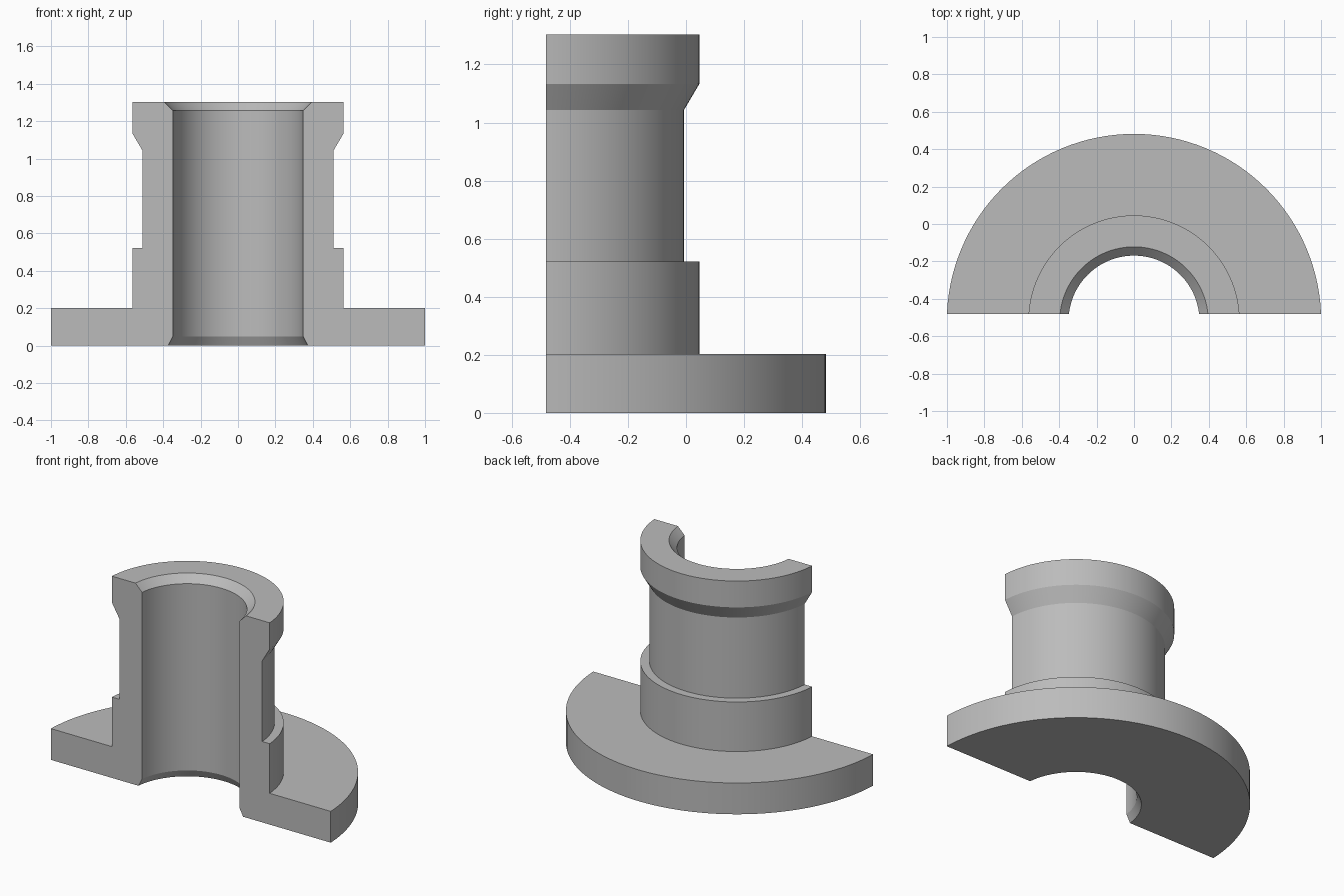
import bpy, bmesh, math
from mathutils import Vector

default = bpy.data.objects.get("Cube")
if default:
    bpy.data.objects.remove(default, do_unlink=True)

AXIS_Y = -0.519   # axis of revolution
CUT_Y = -0.482    # plane of the section face
SEGMENTS = 128

# Closed wall profile as (radius, height)
PROFILE = [
    (0.376, 0), (1.0007, 0), (1.0007, 0.202),                  # flange
    (0.565, 0.202), (0.565, 0.522), (0.512, 0.522),            # lower collar
    (0.512, 1.043), (0.565, 1.133), (0.565, 1.303),            # neck, flared rim
    (0.397, 1.303), (0.35, 1.256), (0.35, 0.05),               # chamfered bore
]

steel = bpy.data.materials.new("steel_grey")
steel.use_nodes = True
colour = (0.5, 0.5, 0.5, 1)
steel.diffuse_color = colour
steel.node_tree.nodes["Principled BSDF"].inputs["Base Color"].default_value = colour

# Revolve the profile
bm = bmesh.new()
axis = Vector((0, AXIS_Y, 0))
verts = [bm.verts.new((r, AXIS_Y, z)) for r, z in PROFILE]
edges = [bm.edges.new((v, verts[(i + 1) % len(verts)])) for i, v in enumerate(verts)]
bmesh.ops.spin(bm, geom=verts + edges, cent=axis, axis=(0, 0, 1),
               angle=math.tau, steps=SEGMENTS)
bmesh.ops.remove_doubles(bm, verts=bm.verts[:], dist=0.0001)

# Section it lengthwise and cap both walls
bmesh.ops.bisect_plane(bm, geom=bm.verts[:] + bm.edges[:] + bm.faces[:],
                       plane_co=(0, CUT_Y, 0), plane_no=(0, -1, 0), clear_outer=True)
rim = [e for e in bm.edges if e.is_boundary]
bmesh.ops.holes_fill(bm, edges=rim, sides=0)
bmesh.ops.recalc_face_normals(bm, faces=bm.faces[:])

mesh = bpy.data.meshes.new("flanged_bushing_half")
bm.to_mesh(mesh)
bm.free()
mesh.materials.append(steel)
bushing = bpy.data.objects.new("flanged_bushing_half", mesh)
bpy.context.collection.objects.link(bushing)

# Smooth round walls, crisp corners
bpy.ops.object.select_all(action="DESELECT")
bushing.select_set(True)
bpy.context.view_layer.objects.active = bushing
bpy.ops.object.shade_smooth_by_angle(angle=math.radians(20))
